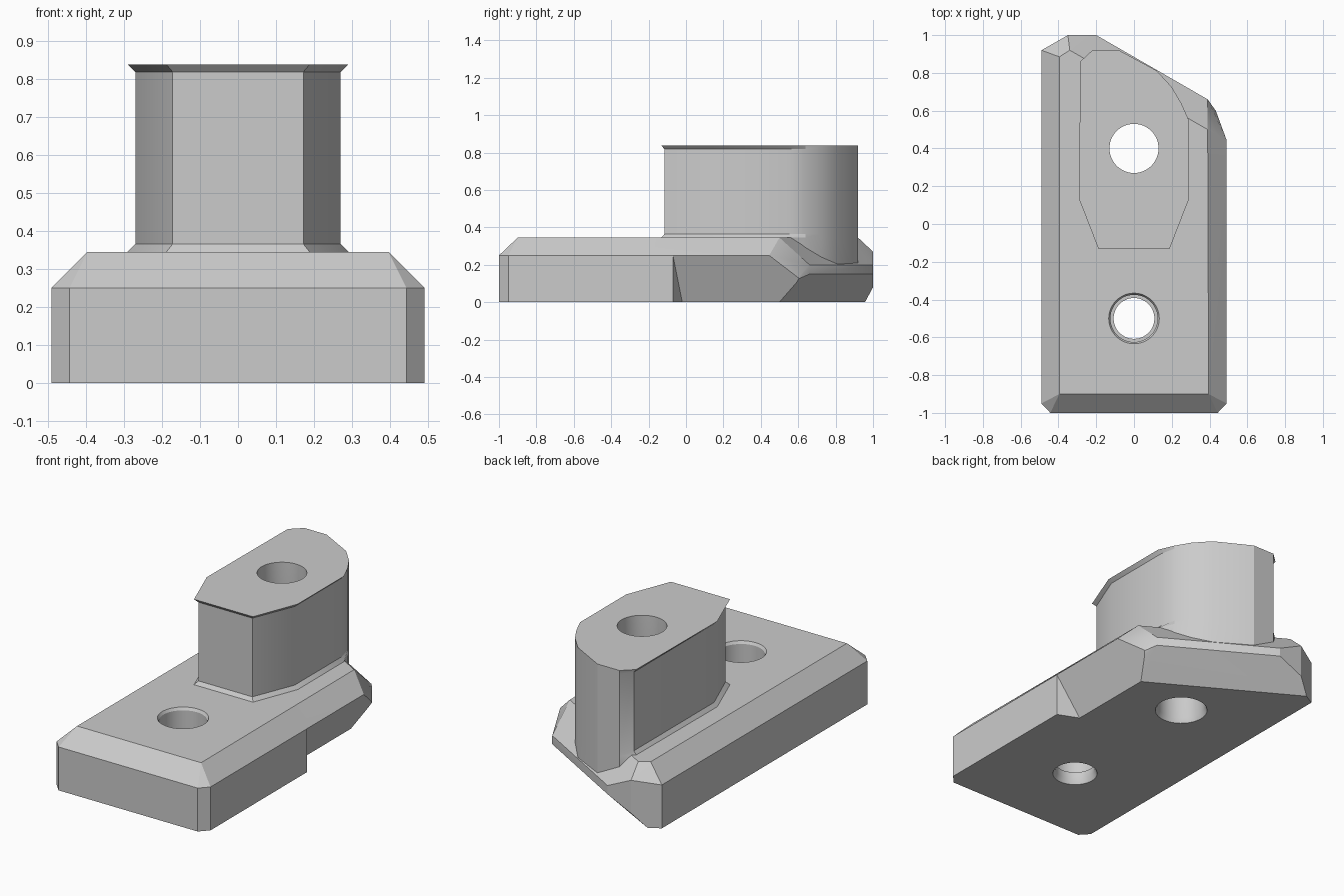
import bpy, bmesh, math

cube = bpy.data.objects.get("Cube")
if cube:
    bpy.data.objects.remove(cube, do_unlink=True)

gray = bpy.data.materials.new("plain_gray")
gray.use_nodes = True
gray.diffuse_color = (0.6, 0.6, 0.6, 1)
gray.node_tree.nodes["Principled BSDF"].inputs["Base Color"].default_value = (0.6, 0.6, 0.6, 1)


def finish(name, bm):
    bmesh.ops.recalc_face_normals(bm, faces=bm.faces)
    mesh = bpy.data.meshes.new(name)
    bm.to_mesh(mesh)
    bm.free()
    mesh.materials.append(gray)
    obj = bpy.data.objects.new(name, mesh)
    bpy.context.collection.objects.link(obj)
    return obj


def hull(name, points):
    bm = bmesh.new()
    for p in points:
        bm.verts.new(p)
    res = bmesh.ops.convex_hull(bm, input=bm.verts)
    spare = [v for v in bm.verts if not v.link_faces]
    bmesh.ops.delete(bm, geom=spare, context='VERTS')
    bmesh.ops.dissolve_limit(bm, angle_limit=math.radians(1), verts=bm.verts, edges=bm.edges)
    return finish(name, bm)


def loft(name, rings):
    bm = bmesh.new()
    loops = [[bm.verts.new(p) for p in ring] for ring in rings]
    n = len(loops[0])
    for a, b in zip(loops, loops[1:]):
        for i in range(n):
            j = (i + 1) % n
            bm.faces.new((a[i], a[j], b[j], b[i]))
    bm.faces.new(loops[0][::-1])
    bm.faces.new(loops[-1])
    return finish(name, bm)


def lathe(name, y, profile, sides=48):
    turn = [2 * math.pi * i / sides for i in range(sides)]
    return loft(name, [[(r * math.cos(t), y + r * math.sin(t), z) for t in turn]
                       for r, z in profile])


def combine(obj, tool, operation):
    mod = obj.modifiers.new(operation, 'BOOLEAN')
    mod.operation = operation
    mod.solver = 'EXACT'
    mod.object = tool
    bpy.context.view_layer.update()
    graph = bpy.context.evaluated_depsgraph_get()
    mesh = bpy.data.meshes.new_from_object(obj.evaluated_get(graph))
    obj.modifiers.clear()
    obj.data = mesh
    bpy.data.objects.remove(tool, do_unlink=True)


# Chamfered base with a slanted back edge
TOP, RIM = 0.345, 0.25
base = [(x, -0.9, TOP) for x in (-0.395, 0.395)]
base += [(0.39, 0.5, TOP), (-0.34, 0.92, TOP), (-0.395, 0.885, TOP)]
for z in (0, RIM):
    for s in (-1, 1):
        base += [(s * 0.443, -1, z), (s * 0.49, -0.95, z)]
    base.append((-0.49, 0.92, z))
base += [(0.49, 0.43, 0), (0.49, 0.445, RIM), (-0.425, 0.957, 0)]
base += [(-0.35, 1, 0.08), (-0.35, 1, 0.27)]
for z in (0.15, 0.2):
    base += [(0.39, 0.66, z), (-0.2, 1, z)]
base.append((0.44, 0.59, 0.12))
block = hull("mounting_block", base)

# Sloped undercut along the rear of one side
under = []
for x, y, z in ((0.322, 0, -0.1), (0.538, -0.09, 0.35), (0.7, -0.157, -0.1), (0.7, -0.157, 0.35)):
    under += [(x, y, z), (x, 1.2, z)]
combine(block, hull("undercut", under), 'DIFFERENCE')

# Tower: flared at foot and top on its front and sides, plain at the back
back = [(0.25, 0.64), (0.2, 0.725), (0.12, 0.812), (-0.08, 0.92), (-0.22, 0.92)]
plain = [(-0.172, -0.115), (0.172, -0.115), (0.27, 0.13), (0.27, 0.55)] + back
plain += [(-0.27, 0.86), (-0.27, 0.13)]
flared = [(-0.188, -0.132), (0.188, -0.132), (0.29, 0.13), (0.29, 0.55)] + back
flared += [(-0.285, 0.86), (-0.29, 0.13)]
levels = [(plain, 0.17), (flared, TOP), (plain, 0.365), (plain, 0.818), (flared, 0.837)]
combine(block, loft("tower", [[(x, y, z) for x, y in ring] for ring, z in levels]), 'UNION')

# Stepped front hole and long hole through the tower
combine(block, lathe("front_bore", -0.5, [(0.125, -0.01), (0.108, 0.03), (0.108, 0.07),
                                          (0.125, 0.07), (0.125, 0.33), (0.14, 0.355)]), 'DIFFERENCE')
combine(block, lathe("tower_bore", 0.4, [(0.145, -0.01), (0.13, 0.03), (0.13, 0.9)]), 'DIFFERENCE')

bpy.ops.object.select_all(action='DESELECT')
block.select_set(True)
bpy.context.view_layer.objects.active = block
bpy.ops.object.shade_smooth_by_angle(angle=math.radians(25))
